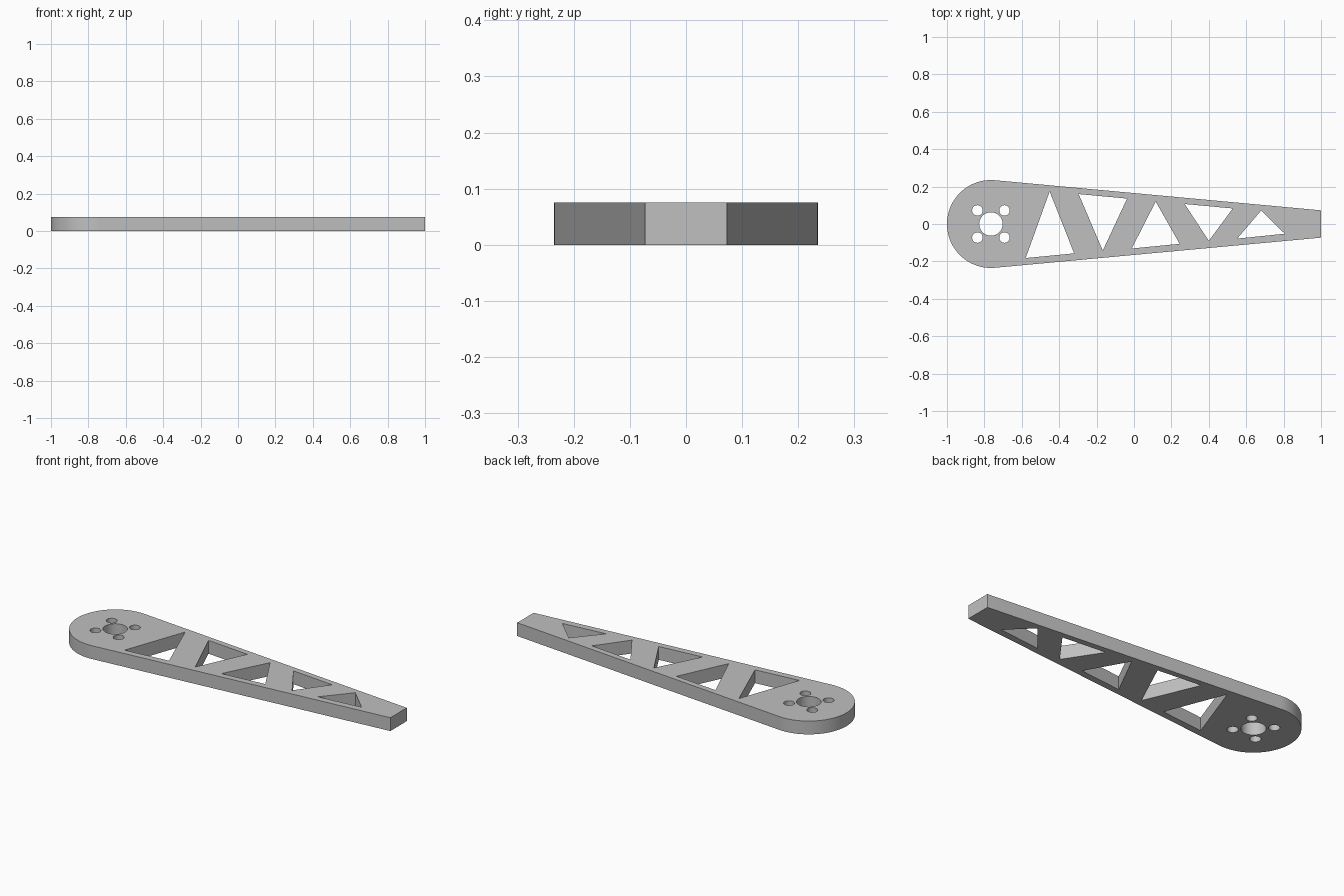
import bpy
import math

cube = bpy.data.objects.get("Cube")
if cube:
    bpy.data.objects.remove(cube, do_unlink=True)

THICK = 0.075
HUB_X, HUB_R = -0.765, 0.235
TIP_HALF = 0.073


def arc(cx, cy, r, start, end, steps):
    return [(cx + r * math.cos(start + (end - start) * i / steps),
             cy + r * math.sin(start + (end - start) * i / steps))
            for i in range(steps + 1)]


def circle(cx, cy, r, steps):
    return arc(cx, cy, r, 0, math.tau, steps)[:-1]


# Outline: round hub with straight tangent edges tapering to a square tip
tilt = math.atan((HUB_R - TIP_HALF) / (1 - HUB_X))
start = math.pi / 2 - tilt
outline = arc(HUB_X, 0, HUB_R, start, math.tau - start, 64)
outline += [(1, -TIP_HALF), (1, TIP_HALF)]

# Shaft hole and four screw holes
holes = [circle(HUB_X, 0, 0.0625, 48)]
for sx in (-1, 1):
    for sy in (-1, 1):
        holes.append(circle(HUB_X + sx * 0.0725, sy * 0.0725, 0.028, 32))

# Truss windows, alternating up and down
holes += [
    [(-0.451, 0.174), (-0.579, -0.182), (-0.32, -0.157)],
    [(-0.296, 0.16), (-0.037, 0.136), (-0.167, -0.142)],
    [(0.116, 0.12), (-0.012, -0.131), (0.244, -0.106)],
    [(0.271, 0.107), (0.528, 0.083), (0.4, -0.09)],
    [(0.68, 0.072), (0.552, -0.078), (0.806, -0.052)],
]

# Flat filled profile, extruded to a plate
profile = bpy.data.curves.new("arm_profile", "CURVE")
profile.dimensions = "2D"
profile.fill_mode = "BOTH"
profile.extrude = THICK / 2
for loop in [outline] + holes:
    spline = profile.splines.new("POLY")
    spline.points.add(len(loop) - 1)
    for point, (x, y) in zip(spline.points, loop):
        point.co = (x, y, 0, 1)
    spline.use_cyclic_u = True

arm = bpy.data.objects.new("truss_arm", profile)
arm.location.z = THICK / 2
bpy.context.collection.objects.link(arm)
bpy.ops.object.select_all(action="DESELECT")
arm.select_set(True)
bpy.context.view_layer.objects.active = arm
bpy.ops.object.convert(target="MESH")
arm = bpy.context.object

# Weld the caps to the walls and shade the round walls smooth
bpy.ops.object.mode_set(mode="EDIT")
bpy.ops.mesh.select_all(action="SELECT")
bpy.ops.mesh.remove_doubles(threshold=0.0001)
bpy.ops.mesh.normals_make_consistent(inside=False)
bpy.ops.object.mode_set(mode="OBJECT")
bpy.ops.object.shade_smooth_by_angle(angle=math.radians(30))

# Plain grey
grey = bpy.data.materials.new("light_grey")
grey.use_nodes = True
colour = (0.53, 0.53, 0.53, 1)
grey.diffuse_color = colour
grey.node_tree.nodes["Principled BSDF"].inputs["Base Color"].default_value = colour
arm.data.materials.clear()
arm.data.materials.append(grey)
